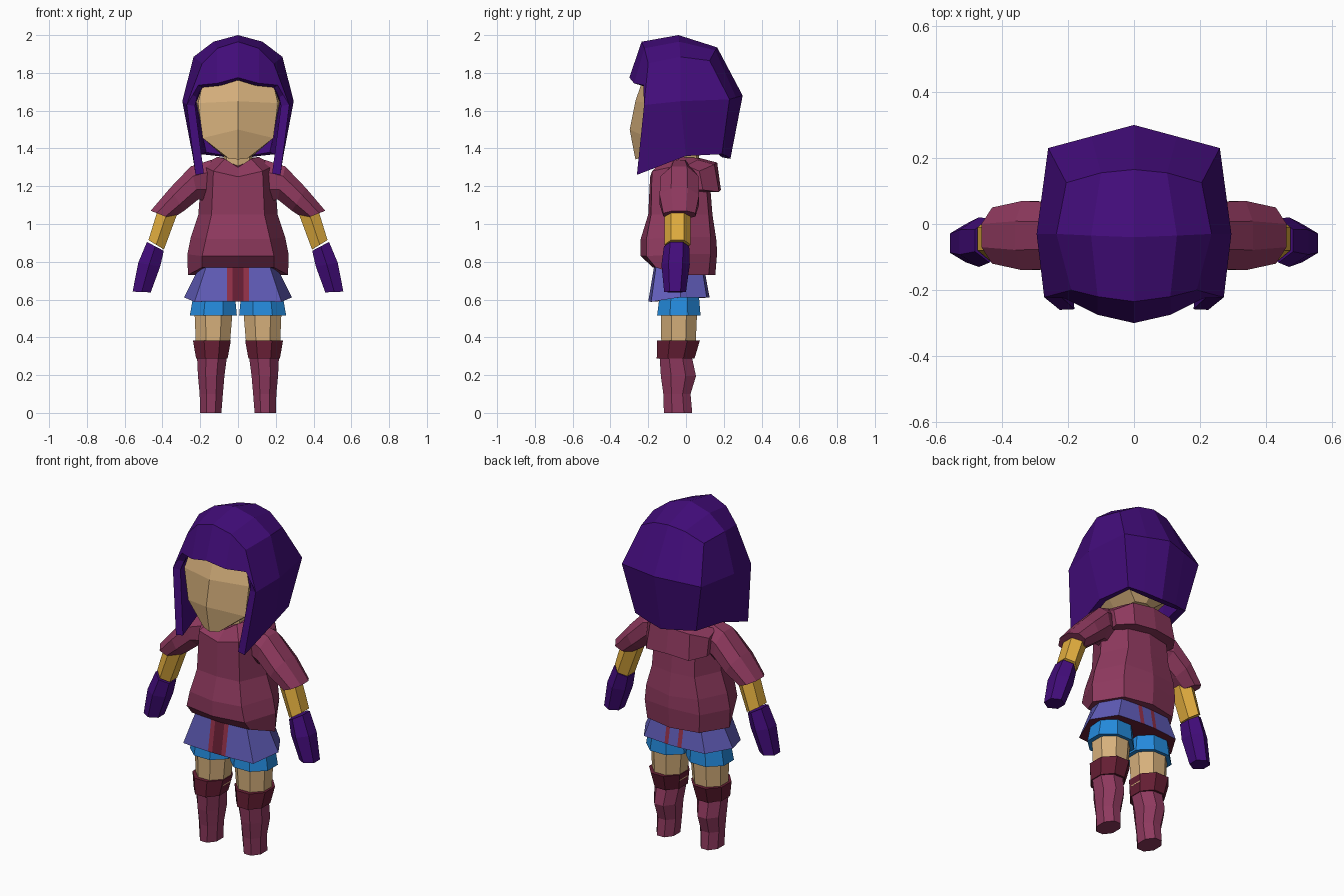
import bpy, bmesh, math


def material(name, r, g, b):
    m = bpy.data.materials.new(name)
    lin = [((c / 255 + 0.055) / 1.055) ** 2.4 for c in (r, g, b)]
    m.diffuse_color = (*lin, 1)
    return m


PURPLE = material("purple", 66, 12, 122)
SKIN = material("skin", 214, 176, 124)
BERRY = material("berry", 142, 57, 94)
GOLD = material("gold", 224, 172, 62)
INDIGO = material("indigo", 96, 92, 184)
RED = material("red_stripe", 146, 48, 72)
MAROON = material("maroon", 102, 30, 52)
BLUE = material("bright_blue", 36, 138, 220)


def finish(name, bm, mats):
    bmesh.ops.recalc_face_normals(bm, faces=bm.faces)
    top = max(bm.faces, key=lambda f: f.calc_center_median().z)
    if top.normal.z < 0:
        bmesh.ops.reverse_faces(bm, faces=bm.faces)
    me = bpy.data.meshes.new(name)
    bm.to_mesh(me)
    bm.free()
    for m in mats:
        me.materials.append(m)
    ob = bpy.data.objects.new(name, me)
    bpy.context.collection.objects.link(ob)
    return ob


def mirrored(name, grids, mats, cap=True, column_mats=None):
    """Skin half-width grids of points, mirror them in x and weld."""
    bm = bmesh.new()
    for s in (1, -1):
        for grid in grids:
            rows = [[bm.verts.new((s * x, y, z)) for x, y, z in row] for row in grid]
            for a, b in zip(rows, rows[1:]):
                for i in range(len(a) - 1):
                    f = bm.faces.new((a[i], a[i + 1], b[i + 1], b[i]))
                    if column_mats:
                        f.material_index = column_mats[i]
    bmesh.ops.remove_doubles(bm, verts=bm.verts, dist=0.0005)
    if cap:
        bmesh.ops.holes_fill(bm, edges=[e for e in bm.edges if e.is_boundary], sides=0)
    return finish(name, bm, mats)


def limb(name, rings, mat, n=8):
    """Tube pair; each ring is outer x, z, inner x, z, centre y, y radius."""
    k = 1 / math.cos(math.pi / n)
    for side, s in (("left", 1), ("right", -1)):
        bm = bmesh.new()
        loops = []
        for x1, z1, x2, z2, cy, ry in rings:
            loop = []
            for i in range(n):
                a = (i + 0.5) * math.tau / n
                c, d = k * math.cos(a), k * math.sin(a)
                x = (x1 + x2) / 2 + c * (x1 - x2) / 2
                z = (z1 + z2) / 2 + c * (z1 - z2) / 2
                loop.append(bm.verts.new((s * x, cy + ry * d, z)))
            loops.append(loop)
        for a, b in zip(loops, loops[1:]):
            for i in range(n):
                j = (i + 1) % n
                bm.faces.new((a[i], a[j], b[j], b[i]))
        bm.faces.new(loops[0])
        bm.faces.new(loops[-1])
        finish(f"{side}_{name}", bm, [mat])


# Hair: crown from fringe over to the nape, plus side curtains
crown = [
    [(0, -.30, 1.775), (.11, -.275, 1.745), (.21, -.225, 1.735)],
    [(0, -.235, 1.965), (.11, -.22, 1.93), (.19, -.2, 1.85)],
    [(0, -.04, 2.0), (.13, -.035, 1.965), (.235, -.03, 1.885)],
    [(0, .165, 1.935), (.1, .155, 1.92), (.205, .125, 1.865)],
    [(0, .30, 1.68), (.13, .265, 1.67), (.26, .23, 1.66)],
    [(0, .235, 1.345), (.11, .215, 1.36), (.2, .19, 1.37)],
]
curtain = [
    [(.19, -.2, 1.85), (.235, -.03, 1.885), (.205, .125, 1.865)],
    [(.272, -.222, 1.63), (.295, -.03, 1.65), (.26, .23, 1.66)],
    [(.225, -.26, 1.26), (.24, 0, 1.36), (.2, .19, 1.37)],
]
temple = [
    [(.19, -.2, 1.85), (.2, -.2125, 1.7925)],
    [(.272, -.222, 1.63), (.21, -.225, 1.735)],
]
temple[0][1] = (.21, -.225, 1.735)
temple[1][1] = (.24, -.224, 1.683)
hair = mirrored("hair", [crown, curtain, temple], [PURPLE], cap=False)
shell = hair.modifiers.new("thickness", 'SOLIDIFY')
shell.thickness = 0.045
shell.offset = -1

# Head and neck
mirrored("head", [[
    [(0, -.2, 1.85), (.16, -.155, 1.85), (.19, 0, 1.84), (.15, .13, 1.84), (0, .16, 1.84)],
    [(0, -.268, 1.65), (.212, -.2, 1.64), (.22, -.02, 1.64), (.17, .14, 1.64), (0, .18, 1.64)],
    [(0, -.298, 1.5), (.187, -.2, 1.455), (.18, -.03, 1.45), (.15, .12, 1.45), (0, .17, 1.45)],
    [(0, -.268, 1.342), (.05, -.25, 1.347), (.09, -.05, 1.37), (.06, .08, 1.38), (0, .1, 1.38)],
]], [SKIN])
mirrored("neck", [[
    [(0, -.09, z), (.06, -.07, z), (.078, 0, z), (.05, .055, z), (0, .07, z)] for z in (1.43, 1.27)
]], [SKIN])

# Shirt with a notched collar and turned-under hem
mirrored("shirt", [[
    [(0, -.13, 1.30), (.07, -.11, 1.345), (.11, -.04, 1.355), (.08, .06, 1.35), (0, .09, 1.34)],
    [(0, -.19, 1.25), (.13, -.18, 1.28), (.19, -.04, 1.31), (.13, .1, 1.30), (0, .12, 1.30)],
    [(0, -.2, 1.05), (.14, -.185, 1.05), (.21, -.03, 1.05), (.14, .12, 1.05), (0, .14, 1.05)],
    [(0, -.24, .92), (.17, -.21, .92), (.25, -.03, .93), (.17, .13, .93), (0, .16, .92)],
    [(0, -.24, .83), (.19, -.21, .83), (.268, -.03, .84), (.18, .13, .84), (0, .165, .85)],
    [(0, -.175, .77), (.19, -.16, .77), (.265, -.03, .73), (.17, .12, .73), (0, .155, .73)],
]], [BERRY])

# Folded flap across the back of the shoulders
mirrored("back_collar", [[
    [(0, .07, 1.35), (.13, .06, 1.34), (.2, .0, 1.31)],
    [(0, .165, 1.325), (.13, .15, 1.315), (.2, .07, 1.28)],
    [(0, .185, 1.18), (.14, .175, 1.17), (.2, .09, 1.18)],
    [(0, .11, 1.18), (.14, .09, 1.17), (.19, .03, 1.18)],
    [(0, .07, 1.35), (.13, .06, 1.34), (.2, .0, 1.31)],
]], [BERRY])

# Arms
limb("sleeve", [(.14, 1.34, .17, 1.12, -.035, .07), (.25, 1.305, .21, 1.13, -.035, .1),
                (.36, 1.19, .285, 1.07, -.035, .105), (.462, 1.07, .352, 1.027, -.035, .085)], BERRY)
limb("forearm", [(.42, 1.09, .325, 1.045, -.045, .06),
                 (.474, .915, .392, .865, -.045, .06)], GOLD, 6)
limb("glove", [(.482, .905, .393, .858, -.05, .058), (.528, .795, .412, .775, -.055, .065),
               (.558, .642, .462, .638, -.058, .05)], PURPLE, 6)

# Skirt with a striped centre panel, front stripes 0-1 and back stripe 6
skirt_mats = [2, 1, 0, 0, 0, 0, 1, 0]
mirrored("skirt", [[
    [(0, -.165, .8), (.03, -.165, .8), (.057, -.165, .8), (.16, -.155, .8), (.19, -.03, .8),
     (.14, .08, .8), (.055, .088, .8), (.03, .09, .8), (0, .09, .8)],
    [(0, -.2, .59), (.03, -.2, .59), (.057, -.2, .59), (.23, -.185, .588), (.286, -.03, .612),
     (.2, .11, .61), (.055, .123, .61), (.03, .125, .61), (0, .125, .61)],
]], [INDIGO, RED, MAROON], column_mats=skirt_mats)

# Legs: shorts, bare knee, boot cuff and boot
limb("shorts_leg", [(.23, .66, .02, .66, -.035, .1), (.255, .515, .006, .515, -.038, .115)], BLUE)
limb("leg", [(.232, .58, .025, .58, -.037, .098), (.222, .34, .045, .34, -.04, .09)], SKIN)
limb("boot_cuff", [(.238, .382, .038, .382, -.04, .113), (.222, .288, .055, .288, -.055, .1)], MAROON)
limb("boot", [(.217, .3, .058, .3, -.055, .085), (.212, .195, .072, .195, -.04, .093),
              (.203, .1, .08, .1, -.048, .072), (.2, 0, .088, 0, -.042, .075)], BERRY)
